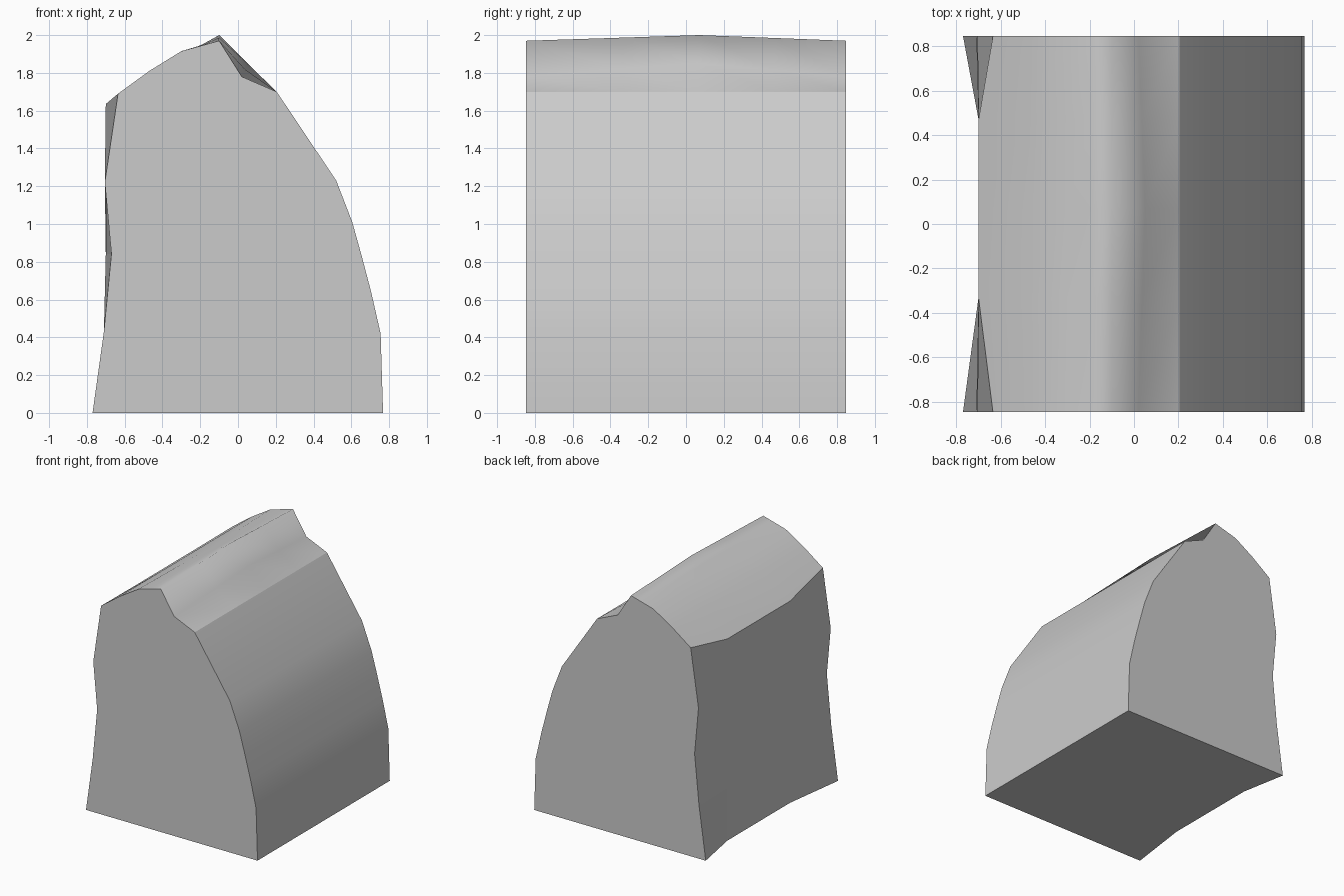
import bpy, bmesh

if "Cube" in bpy.data.objects:
    bpy.data.objects.remove(bpy.data.objects["Cube"])

# Profile columns: (x, z at the ends), (x, z in the middle), blend type
# "side" settles by the inner sections, "top" rises steadily to the ridge peak
PROFILE = [
    ((-0.77, 0.00), (-0.70, 0.00), "side"),
    ((-0.71, 0.43), (-0.70, 0.43), "side"),
    ((-0.67, 0.84), (-0.70, 0.84), "side"),
    ((-0.705, 1.22), (-0.70, 1.22), "side"),
    ((-0.635, 1.69), (-0.70, 1.635), "side"),
    ((-0.47, 1.81), (-0.47, 1.81), "top"),
    ((-0.30, 1.915), (-0.30, 1.90), "top"),
    ((-0.19, 1.945), (-0.19, 1.95), "top"),
    ((-0.10, 1.97), (-0.10, 2.00), "top"),
    ((0.02, 1.78), (0.05, 1.85), "top"),
    ((0.205, 1.70), (0.205, 1.70), "top"),
    ((0.52, 1.23), (0.52, 1.23), "top"),
    ((0.605, 1.01), (0.605, 1.01), "top"),
    ((0.655, 0.83), (0.655, 0.83), "top"),
    ((0.705, 0.64), (0.705, 0.64), "top"),
    ((0.755, 0.42), (0.755, 0.42), "top"),
    ((0.768, 0.00), (0.768, 0.00), "top"),
]
# Section position, side blend, top blend
SECTIONS = [(-0.847, 0, 0), (-0.33, 1, 0.56), (0.07, 1, 1),
            (0.47, 1, 0.49), (0.847, 0, 0)]
SHARP_COLUMNS = (0, 4, 10, 16)

# Lofted block skin
bm = bmesh.new()
rings = []
for y, side, top in SECTIONS:
    ring = []
    for end, mid, kind in PROFILE:
        t = side if kind == "side" else top
        ring.append(bm.verts.new((end[0] + (mid[0] - end[0]) * t, y,
                                  end[1] + (mid[1] - end[1]) * t)))
    rings.append(ring)

n = len(PROFILE)
for a, b in zip(rings, rings[1:]):
    for i in range(n):
        j = (i + 1) % n
        f = bm.faces.new((a[i], a[j], b[j], b[i]))
        f.smooth = i > 3 and j != 0

# End caps
bm.faces.new(rings[0])
bm.faces.new(rings[-1])
bmesh.ops.recalc_face_normals(bm, faces=bm.faces)

# Crisp corners along the block and around the caps
for a, b in zip(rings, rings[1:]):
    for i in SHARP_COLUMNS:
        bm.edges.get((a[i], b[i])).smooth = False
for ring in (rings[0], rings[-1]):
    for i in range(n):
        bm.edges.get((ring[i], ring[(i + 1) % n])).smooth = False

mesh = bpy.data.meshes.new("ridged_block")
bm.to_mesh(mesh)
bm.free()
bpy.context.collection.objects.link(bpy.data.objects.new("ridged_block", mesh))
